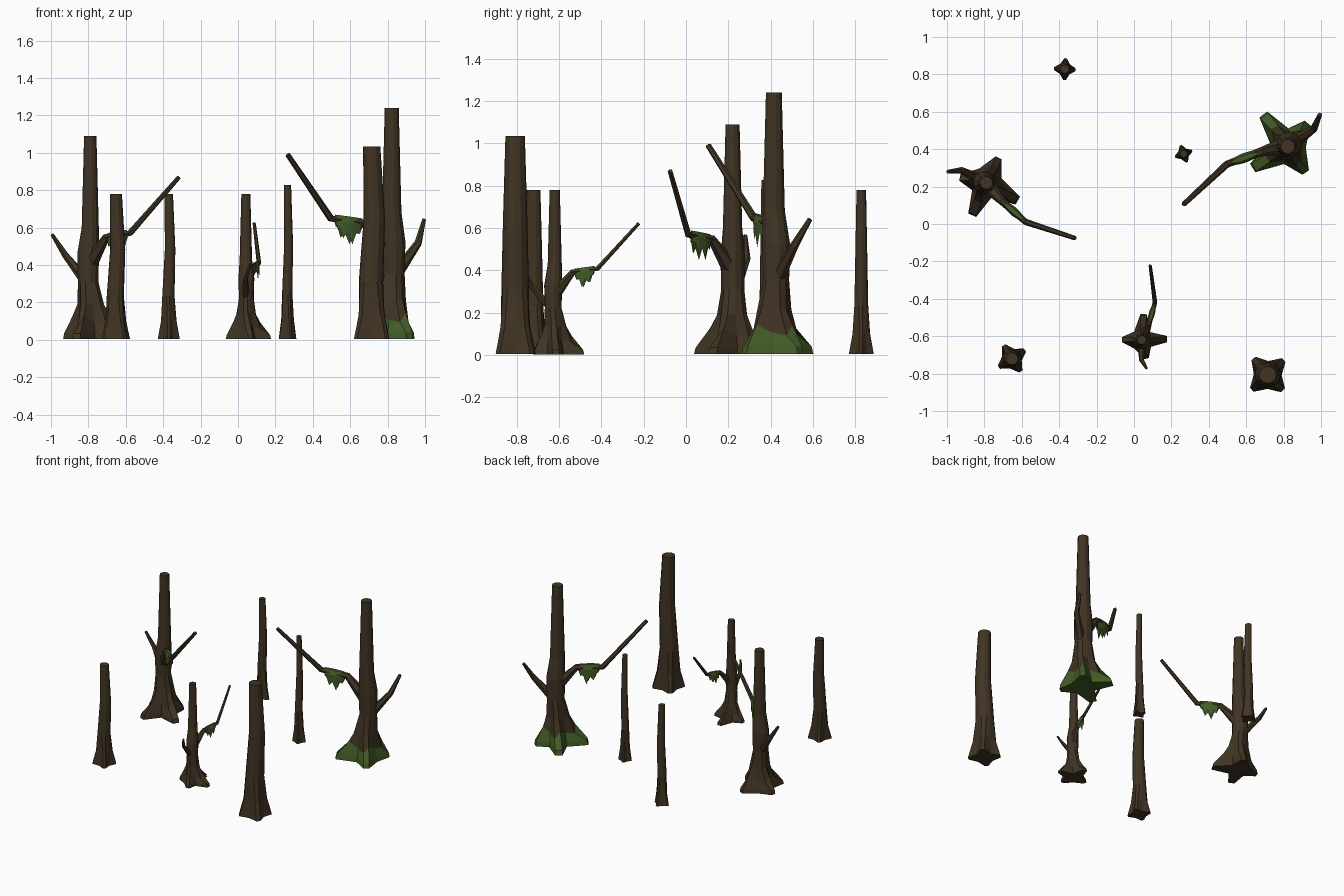
import bpy, bmesh
from math import sin, cos, radians, pi
from mathutils import Vector, Matrix

cube = bpy.data.objects.get("Cube")
if cube:
    bpy.data.objects.remove(cube, do_unlink=True)


def material(name, rgb):
    m = bpy.data.materials.new(name)
    m.use_nodes = True
    m.diffuse_color = (*rgb, 1)
    m.node_tree.nodes["Principled BSDF"].inputs["Base Color"].default_value = (*rgb, 1)
    return m


BARK = material("dark bark", (0.052, 0.034, 0.017))
MOSS = material("moss green", (0.055, 0.105, 0.020))


def loft(name, rings, mats, place, moss_bands=0):
    """Skin a list of equal rings, cap both ends, and place the object."""
    bm = bmesh.new()
    loops = [[bm.verts.new(p) for p in ring] for ring in rings]
    n = len(loops[0])
    for band, (a, b) in enumerate(zip(loops, loops[1:])):
        for i in range(n):
            j = (i + 1) % n
            face = bm.faces.new((a[i], a[j], b[j], b[i]))
            face.material_index = int(band < moss_bands)
    base = bm.faces.new(loops[0][::-1])
    base.material_index = int(moss_bands > 0)
    bm.faces.new(loops[-1])
    bmesh.ops.recalc_face_normals(bm, faces=bm.faces)
    mesh = bpy.data.meshes.new(name)
    bm.to_mesh(mesh)
    bm.free()
    for m in mats:
        mesh.materials.append(m)
    obj = bpy.data.objects.new(name, mesh)
    obj.matrix_world = place
    bpy.context.collection.objects.link(obj)
    return obj


def placement(x, y, turn, scale=1.0):
    return (Matrix.Translation((x, y, 0)) @ Matrix.Rotation(radians(turn), 4, "Z")
            @ Matrix.Scale(scale, 4))


def root_ring(z, radius, spread, roots, centre=(0, 0), jag=0.0):
    """Twelve-sided ring: two points per root tip and one in each valley."""
    ring = []
    for k in range(4):
        angle, reach = roots[k]
        after = roots[(k + 1) % 4][0] + (360 if k == 3 else 0)
        for side in (-1, 1, 0):
            even = 90 * k + (45 if side == 0 else 15 * side)
            rooted = (angle + after) / 2 if side == 0 else angle + 7 * side
            a = radians(even + (rooted - even) * min(1, spread * 2))
            r = radius if side == 0 else radius + (reach - radius) * spread
            height = z + jag * (1 if side == 1 else -1 if side == -1 else -0.5)
            ring.append((centre[0] + r * cos(a), centre[1] + r * sin(a), height))
    return ring


def tube(name, points, radii, place):
    """Six-sided tapering limb along a bent path."""
    pts = [Vector(p) for p in points]
    rings = []
    for i, (p, r) in enumerate(zip(pts, radii)):
        d = (pts[min(i + 1, len(pts) - 1)] - pts[max(i - 1, 0)]).normalized()
        u = d.cross(Vector((0, 0, 1))).normalized()
        v = u.cross(d)
        rings.append([p + r * (cos(t * pi / 3) * u + sin(t * pi / 3) * v) for t in range(6)])
    loft(name, rings, [BARK], place)


def moss_drape(name, start, end, place):
    """Moss sleeve over a limb with a ragged hanging hem."""
    a, b = Vector(start), Vector(end)
    mid, half = a.lerp(b, 0.47), (b - a) * 0.43
    side = half.cross(Vector((0, 0, 1))).normalized()
    n = 18

    def ring(length, width, drop, ragged=False):
        out = []
        for i in range(n):
            t = 2 * pi * i / n
            s = cos(t)
            d = drop
            if ragged:
                d = 0.025 + (1 - abs(s) ** 1.5) * (0.09 if i % 2 else 0.035)
            out.append(mid + half * s * length + side * sin(t) * width - Vector((0, 0, d)))
        return out

    loft(name, [ring(0.85, 0.010, 0.005), ring(0.93, 0.021, 0, True),
                ring(1.0, 0.023, 0.008), ring(0.95, 0.012, -0.021)], [MOSS], place)


# Rooted trees: one design, turned and scaled
ROOTS = [(2, 0.195), (95, 0.15), (200, 0.145), (278, 0.19)]
MAIN = [(0.015, -0.01, 0.42), (0.125, -0.04, 0.548), (0.29, -0.068, 0.57), (0.559, -0.004, 0.87)]
TWIG = [(-0.025, 0, 0.31), (-0.15, -0.013, 0.455), (-0.206, -0.056, 0.565)]


def rooted_tree(label, x, y, turn, scale, mossy=False):
    place = placement(x, y, turn, scale)
    bend = (-0.010, -0.005)
    rings = [root_ring(0.005, 0.085, 1.0, ROOTS),
             root_ring(0.035, 0.080, 0.93, ROOTS),
             root_ring(0.105, 0.069, 0.35, ROOTS, jag=0.022),
             root_ring(0.19, 0.061, 0.12, ROOTS),
             root_ring(0.31, 0.056, 0, ROOTS, bend),
             root_ring(0.46, 0.060, 0, ROOTS, bend),
             root_ring(0.60, 0.047, 0, ROOTS),
             root_ring(1.09, 0.034, 0, ROOTS)]
    loft(label + "_trunk", rings, [BARK, MOSS], place, 2 if mossy else 0)
    tube(label + "_main_branch", MAIN, (0.040, 0.021, 0.017, 0.012), place)
    tube(label + "_small_branch", TWIG, (0.030, 0.018, 0.010), place)
    moss_drape(label + "_hanging_moss", MAIN[1], MAIN[2], place)


rooted_tree("left_tree", -0.79, 0.22, -31.5, 1.0)
rooted_tree("right_tree", 0.822, 0.415, 209.5, 1.138, mossy=True)
rooted_tree("small_tree", 0.042, -0.62, 84, 0.716)


# Bare trunks: slim posts with four stubby root corners
def bare_trunk(name, x, y, turn, height, r):
    corners = [(a, r * 2.55) for a in (0, 88, 180, 272)]
    lean = Vector((cos(radians(turn)), -sin(radians(turn)))) * r * 0.3
    rings = [root_ring(0.005, r * 1.62, 1.0, corners),
             root_ring(height * 0.05, r * 1.55, 0.75, corners),
             root_ring(height * 0.13, r * 1.47, 0.32, corners),
             root_ring(height * 0.30, r * 1.42, 0.03, corners, -0.3 * lean),
             root_ring(height * 0.62, r * 1.25, 0, corners, lean),
             root_ring(height, r, 0, corners)]
    loft(name, rings, [BARK], placement(x, y, turn))


bare_trunk("front_left_trunk", -0.653, -0.72, 33, 0.78, 0.033)
bare_trunk("front_right_trunk", 0.715, -0.807, 43, 1.035, 0.046)
bare_trunk("back_trunk", -0.37, 0.828, -3, 0.78, 0.023)
bare_trunk("middle_trunk", 0.265, 0.375, 20, 0.827, 0.019)
